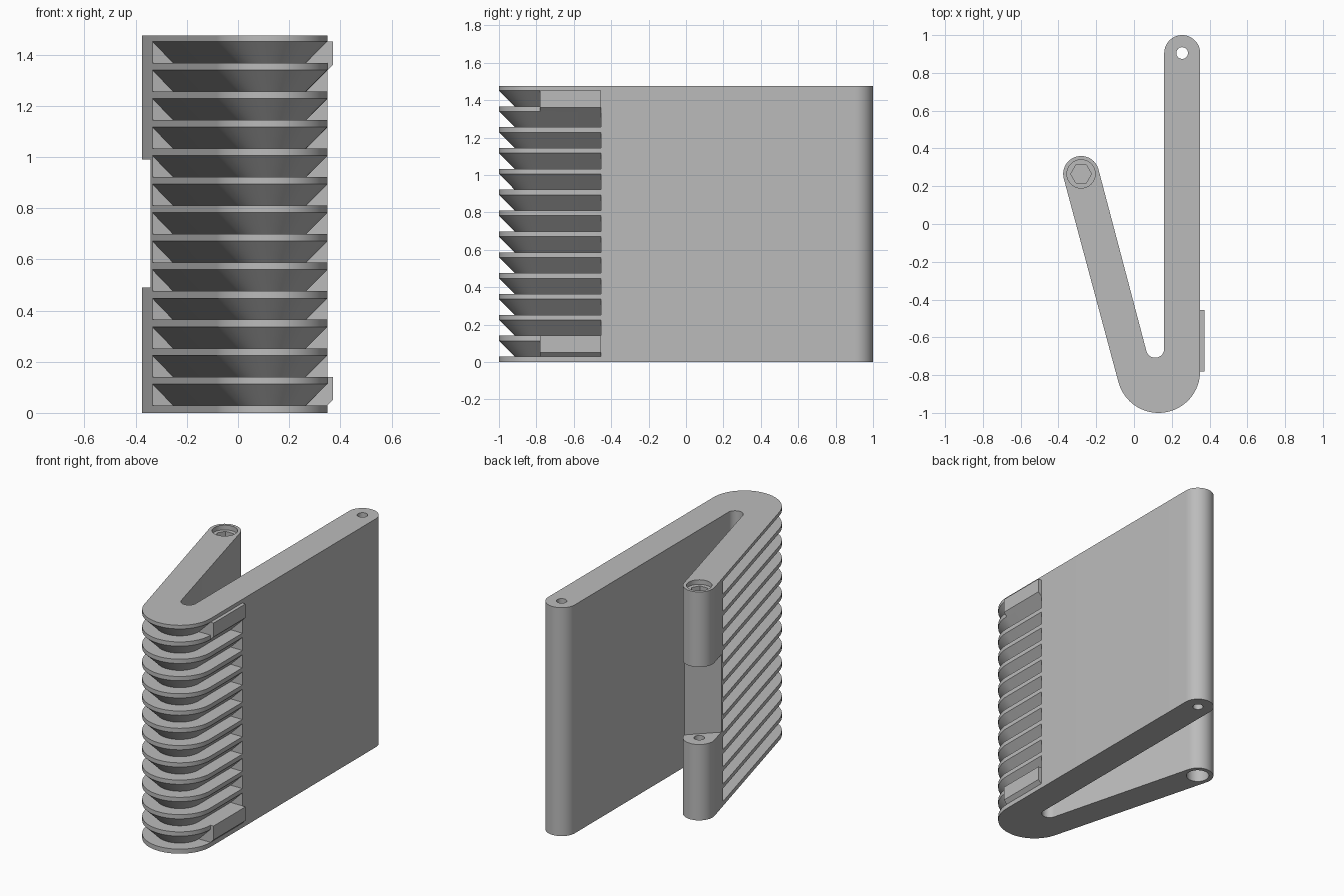
import bpy, bmesh, math
from math import sin, cos, radians
from mathutils import Matrix

if "Cube" in bpy.data.objects:
    bpy.data.objects.remove(bpy.data.objects["Cube"])

HEIGHT = 1.475
DEPTH, PITCH, GROOVE_Z, GROOVES = 0.084, 0.1115, 0.0294, 13
TIP_L, TIP_R, TIP_RADIUS = (-0.28, 0.265), (0.255, 0.905), 0.095

grey = bpy.data.materials.new("plastic grey")
grey.diffuse_color = (0.5, 0.5, 0.5, 1)
grey.use_nodes = True
grey.node_tree.nodes["Principled BSDF"].inputs["Base Color"].default_value = grey.diffuse_color


def arc(c, r, a0, a1, n):
    """Points on an arc, angles in degrees."""
    return [(c[0] + r * cos(radians(a0 + (a1 - a0) * i / n)),
             c[1] + r * sin(radians(a0 + (a1 - a0) * i / n))) for i in range(n + 1)]


def outline(d):
    """Bent-arm outline whose outer bend is pulled inward by d."""
    nx, ny = cos(radians(195)), sin(radians(195))      # outward side of slanted arm
    ex, ey = TIP_L[0] - ny * 0.143, TIP_L[1] + nx * 0.143
    o = TIP_RADIUS
    pts = [(0.35, -0.455), (0.35 - d, -0.455)]
    pts += arc((0.13, -0.78), 0.22 - d, 0, -165, 32)
    pts += [(ex + nx * (o - d), ey + ny * (o - d)), (ex + nx * o, ey + ny * o)]
    pts += arc(TIP_L, o, 195, 15, 24)
    pts += arc((0.112, -0.66), 0.048, 195, 360, 16)
    pts += arc(TIP_R, o, 180, 0, 24)
    return pts


def finish(bm, name):
    bmesh.ops.recalc_face_normals(bm, faces=bm.faces)
    me = bpy.data.meshes.new(name)
    bm.to_mesh(me)
    bm.free()
    me.materials.append(grey)
    ob = bpy.data.objects.new(name, me)
    bpy.context.collection.objects.link(ob)
    return ob


def loft(layers, name):
    """Skin a stack of (z, outline) layers and cap both ends."""
    bm = bmesh.new()
    rings = [[bm.verts.new((x, y, z)) for x, y in pts] for z, pts in layers]
    n = len(rings[0])
    for a, b in zip(rings, rings[1:]):
        for i in range(n):
            j = (i + 1) % n
            bm.faces.new((a[i], a[j], b[j], b[i]))
    bm.faces.new(rings[0])
    bm.faces.new(rings[-1])
    bmesh.ops.remove_doubles(bm, verts=bm.verts, dist=1e-5)
    return finish(bm, name)


def cut(target, cutter):
    m = target.modifiers.new("cut", 'BOOLEAN')
    m.object, m.operation, m.solver = cutter, 'DIFFERENCE', 'EXACT'
    bpy.context.view_layer.objects.active = target
    bpy.ops.object.modifier_apply(modifier=m.name)
    bpy.data.objects.remove(cutter)


def bore(c, r, z0, z1, sides=32):
    pts = arc(c, r, 0, 360, sides)[:-1]
    return loft([(z0, pts), (z1, pts)], "bore_cutter")


# Bent body with tapered grooves round the outside of the bend
layers = [(0, outline(0))]
for k in range(GROOVES):
    z = GROOVE_Z + k * PITCH
    layers += [(z, outline(0)), (z, outline(DEPTH)), (z + DEPTH, outline(0))]
layers.append((HEIGHT, outline(0)))
body = loft(layers, "grooved_body")

# Knuckle gap in the short arm, cut on the diagonal
gap = [(-0.44, 0.03), (-0.14, 0.33), (-0.34, 0.53), (-0.64, 0.23)]
cut(body, loft([(0.49, gap), (0.99, gap)], "gap_cutter"))

# Pin holes: through the long arm, stepped with a hex seat in the short arm
cut(body, bore(TIP_R, 0.031, -0.1, HEIGHT + 0.1))
cut(body, bore(TIP_L, 0.031, 0.05, HEIGHT - 0.15))
cut(body, bore(TIP_L, 0.068, -0.1, 0.12))
cut(body, bore(TIP_L, 0.055, HEIGHT - 0.08, HEIGHT + 0.1, 6))
cut(body, bore(TIP_L, 0.075, HEIGHT - 0.03, HEIGHT + 0.1))

# Raised stop blocks filling the end grooves on the long arm
for name, z in (("lower_stop", GROOVE_Z), ("upper_stop", GROOVE_Z + 12 * PITCH - 0.0275)):
    bm = bmesh.new()
    prof = [(0.25, z), (0.35, z), (0.372, z + 0.022), (0.372, z + 0.1115), (0.25, z + 0.1115)]
    f = bm.faces.new([bm.verts.new((x, -0.78, h)) for x, h in prof])
    ext = bmesh.ops.extrude_face_region(bm, geom=[f])
    bmesh.ops.translate(bm, vec=(0, 0.325, 0),
                        verts=[v for v in ext["geom"] if isinstance(v, bmesh.types.BMVert)])
    finish(bm, name)

# Smooth the curved walls, keep edges crisp
bpy.ops.object.select_all(action='DESELECT')
body.select_set(True)
bpy.context.view_layer.objects.active = body
bpy.ops.object.shade_smooth_by_angle(angle=radians(25))
